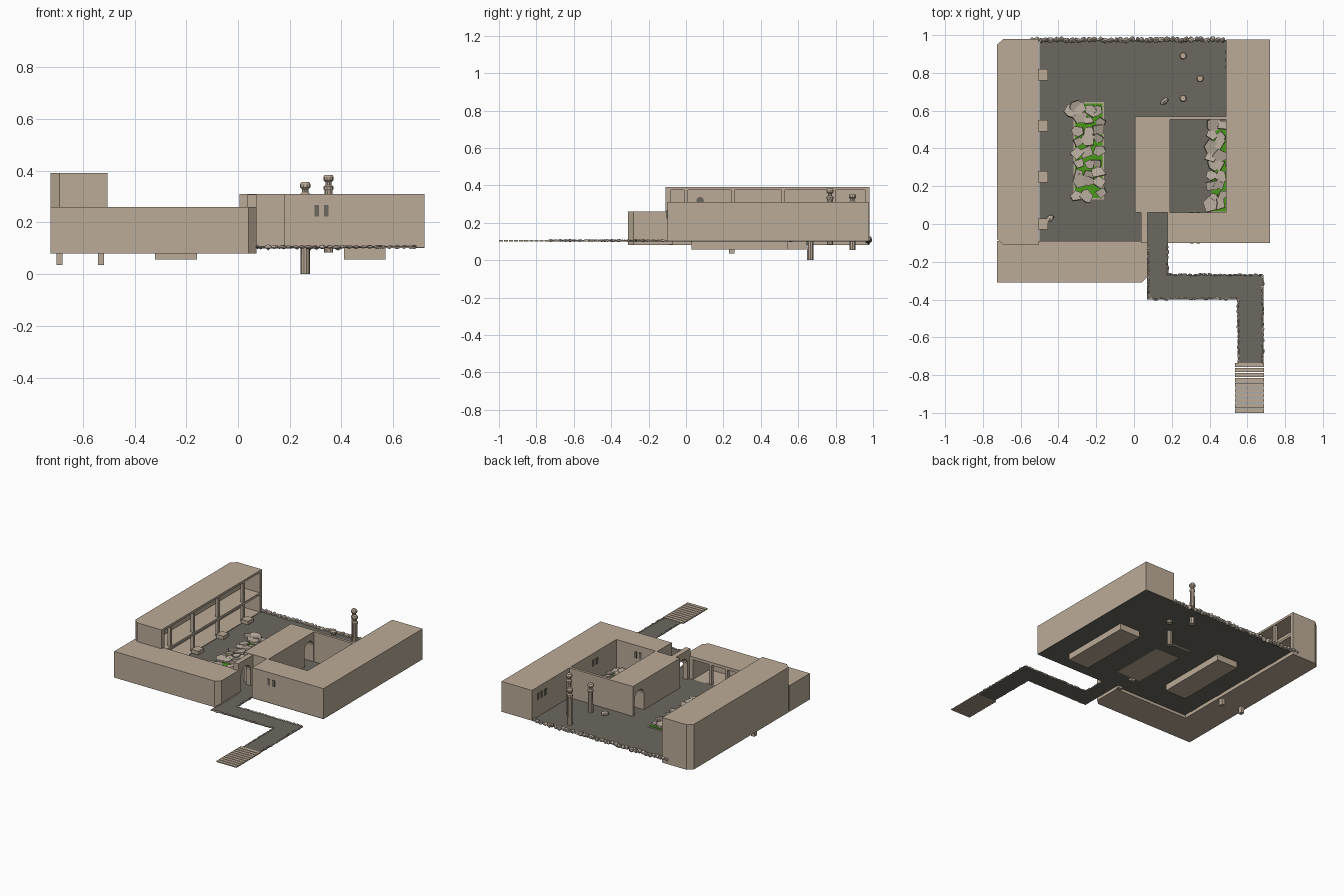
import bpy, bmesh, math, random
from mathutils import Matrix, Vector, Euler

if "Cube" in bpy.data.objects:
    bpy.data.objects.remove(bpy.data.objects["Cube"])

random.seed(4)
GROUND = 0.105


def mat(name, rgb):
    m = bpy.data.materials.new(name)
    m.diffuse_color = (*rgb, 1)
    m.use_nodes = True
    m.node_tree.nodes["Principled BSDF"].inputs["Base Color"].default_value = m.diffuse_color
    return m


SAND = mat("sandstone", (0.50, 0.41, 0.31))
DARK = mat("dark paving", (0.15, 0.14, 0.115))
GREEN = mat("grass green", (0.07, 0.32, 0.01))
STONE = mat("pale rubble", (0.48, 0.41, 0.335))


def finish(name, bm, material):
    bmesh.ops.recalc_face_normals(bm, faces=bm.faces)
    me = bpy.data.meshes.new(name)
    bm.to_mesh(me)
    bm.free()
    me.materials.append(material)
    ob = bpy.data.objects.new(name, me)
    bpy.context.collection.objects.link(ob)
    return ob


def add_prism(bm, pts, offset):
    """Polygon of 3D points pushed along an offset vector."""
    f = bm.faces.new([bm.verts.new(p) for p in pts])
    new = bmesh.ops.extrude_face_region(bm, geom=[f])["geom"]
    bmesh.ops.translate(bm, vec=offset, verts=[v for v in new if isinstance(v, bmesh.types.BMVert)])


def slab(name, outline, z0, z1, material=SAND):
    bm = bmesh.new()
    add_prism(bm, [(x, y, z0) for x, y in outline], (0, 0, z1 - z0))
    return finish(name, bm, material)


def rect(x0, x1, y0, y1):
    return [(x0, y0), (x1, y0), (x1, y1), (x0, y1)]


def boxes(name, dims, material=SAND):
    bm = bmesh.new()
    for x0, x1, y0, y1, z0, z1 in dims:
        add_prism(bm, [(x, y, z0) for x, y in rect(x0, x1, y0, y1)], (0, 0, z1 - z0))
    return finish(name, bm, material)


def arch(name, x0, x1, y0, y1, z0, top, material=SAND):
    """Round-headed solid running along x."""
    r, c = (y1 - y0) / 2, (y0 + y1) / 2
    pts = [(x0, y0, z0), (x0, y1, z0)]
    pts += [(x0, c + r * math.cos(a), top - r + r * math.sin(a))
            for a in (math.pi * i / 10 for i in range(11))]
    bm = bmesh.new()
    add_prism(bm, pts, (x1 - x0, 0, 0))
    return finish(name, bm, material)


def cut(ob, cutter):
    m = ob.modifiers.new("cut", "BOOLEAN")
    m.operation, m.solver, m.object = "DIFFERENCE", "EXACT", cutter
    bpy.context.view_layer.update()
    dg = bpy.context.evaluated_depsgraph_get()
    me = bpy.data.meshes.new_from_object(ob.evaluated_get(dg))
    ob.modifiers.clear()
    ob.data = me
    bpy.data.objects.remove(cutter)


# paved ground and winding path
slab("courtyard_ground", rect(-0.5, 0.72, -0.10, 0.975), GROUND - 0.005, GROUND, DARK)
slab("winding_path", [(0.07, -0.1), (0.07, -0.40), (0.55, -0.40), (0.55, -0.74), (0.685, -0.74),
                      (0.685, -0.27), (0.18, -0.27), (0.18, -0.1)], GROUND - 0.004, GROUND, DARK)
boxes("path_steps", [(0.535, 0.688, -1 + 0.027 * i, -1 + 0.027 * i + 0.022, 0.1, 0.107)
                     for i in range(10)])

# tall gallery building on the left, hollowed towards the court
tall = slab("tall_gallery", [(-0.69, -0.11), (-0.505, -0.11), (-0.505, 0.98), (-0.69, 0.98),
                             (-0.725, 0.95), (-0.725, -0.08)], 0.08, 0.39)
cut(tall, boxes("cutter", [(-0.64, -0.4, -0.08, 0.958, GROUND, 0.375)]))
boxes("gallery_floor", [(-0.645, -0.505, -0.085, 0.96, 0.222, 0.237)])
boxes("gallery_posts", [(-0.528, -0.508, y - 0.01, y + 0.01, GROUND - 0.005, 0.378)
                        for y in (0.0, 0.25, 0.52, 0.79)])
boxes("gallery_benches", [(-0.508, -0.455, y - 0.03, y + 0.03, GROUND - 0.003, 0.13)
                          for y in (0.0, 0.25, 0.52, 0.79)])
boxes("gallery_footings", [(x - 0.012, x + 0.012, 0.23, 0.26, 0.035, 0.085) for x in (-0.69, -0.53)])
arch("gallery_doorway", -0.641, -0.637, 0.055, 0.095, 0.236, 0.338, DARK)

# low front wing, open to the court
wing = slab("front_wing", [(-0.725, -0.31), (0.04, -0.31), (0.072, -0.28), (0.072, -0.09),
                           (-0.725, -0.09)], 0.08, 0.26)
cut(wing, boxes("cutter", [(-0.49, 0.01, -0.27, 0, GROUND, 0.24)]))
boxes("wing_posts", [(x - 0.01, x + 0.01, -0.113, -0.093, 0.1, 0.243) for x in (-0.36, -0.24, -0.12)])

# right building wrapped around the inner court
house = slab("right_house", [(0.178, -0.1), (0.72, -0.1), (0.72, 0.978), (0.488, 0.978),
                             (0.488, 0.06), (0.178, 0.06)], GROUND - 0.003, 0.31)
middle = slab("middle_house", rect(0.005, 0.19, 0.06, 0.57), 0.098, 0.31)
cut(middle, arch("cutter", -0.1, 0.3, 0.45, 0.55, 0.05, 0.262))
slab("inner_court_wall", rect(0.19, 0.49, 0.552, 0.57), GROUND - 0.003, 0.31)
gate = slab("gate_wall", rect(0.037, 0.072, -0.1, 0.06), 0.085, 0.307)
cut(gate, arch("cutter", 0, 0.1, -0.07, 0.035, 0.05, 0.262))
slab("gate_ground", rect(0.0, 0.18, -0.1, 0.06), GROUND - 0.004, GROUND, DARK)

# small slit windows
Z0, Z1 = 0.222, 0.266
slits = [(x - 0.009, x + 0.009, -0.103, -0.095, Z0, Z1) for x in (0.305, 0.341)]
slits += [(0.484, 0.492, y - 0.009, y + 0.009, Z0, Z1) for y in (0.83, 0.87, 0.91, 0.27, 0.31)]
slits += [(x - 0.009, x + 0.009, 0.056, 0.063, Z0, Z1) for x in (0.305, 0.341)]
boxes("slit_windows", slits, DARK)

# sunken planters with grass
PLANTERS = ((-0.32, -0.158, 0.13, 0.645), (0.41, 0.57, 0.03, 0.545))
for i, (x0, x1, y0, y1) in enumerate(PLANTERS):
    boxes(f"planter_{i}", [(x0, x1, y0, y1, 0.057, GROUND + 0.003)])
for i, (x0, x1, y0, y1) in enumerate(((-0.312, -0.166, 0.138, 0.637), (0.41, 0.488, 0.065, 0.54))):
    boxes(f"grass_{i}", [(x0, x1, y0, y1, GROUND, GROUND + 0.007)], GREEN)


# rubble slabs: irregular flat polygons lying on the grass
def rubble(name, x0, x1, y0, y1, nx, ny, limit=9):
    bm = bmesh.new()
    for i in range(nx):
        for j in range(ny):
            x = x0 + (x1 - x0) * (i + 0.5 + random.uniform(-.25, .25)) / nx
            y = y0 + (y1 - y0) * (j + 0.5 + random.uniform(-.25, .25)) / ny
            r, n, a0 = random.uniform(0.028, 0.042), random.choice((4, 5, 5, 6)), random.random() * 6
            rot = Euler((random.uniform(-.25, .25), random.uniform(-.25, .25), 0)).to_matrix()
            pts = []
            for k in range(n):
                a = a0 + math.tau * (k + random.uniform(-.2, .2)) / n
                p = Vector((r * math.cos(a), r * random.uniform(.75, 1.1) * math.sin(a), 0))
                p = rot @ p + Vector((x, y, GROUND + 0.008 + random.uniform(0, .004)))
                p.x = min(p.x, limit)
                pts.append(p)
            add_prism(bm, pts, rot @ Vector((0, 0, 0.012)))
    return finish(name, bm, STONE)


rubble("left_rubble", -0.325, -0.155, 0.13, 0.64, 3, 9)
rubble("left_rubble_end", -0.37, -0.19, 0.57, 0.65, 3, 1)
rubble("right_rubble", 0.385, 0.485, 0.07, 0.545, 2, 9, 0.486)


# faceted boulders
def add_rock(bm, pos, size, turn=0.0):
    vs = bmesh.ops.create_icosphere(bm, subdivisions=1, radius=1)["verts"]
    for v in vs:
        v.co *= random.uniform(0.8, 1.1)
    m = Matrix.Translation(pos) @ Matrix.Rotation(turn, 4, "Z") @ Matrix.Diagonal((*size, 1))
    bmesh.ops.transform(bm, matrix=m, verts=vs)


bm = bmesh.new()
x = -0.54
while x < 0.485:
    s = random.uniform(0.013, 0.022)
    add_rock(bm, (x, 0.977 + random.uniform(-.005, .003), GROUND + random.uniform(0, .008)),
             (s, random.uniform(.014, .018), random.uniform(.013, .02)), random.uniform(-.5, .5))
    x += s * 1.5
finish("back_edge_rocks", bm, STONE)

bm = bmesh.new()
for px, py, t in ((0.16, 0.65, 0.6), (-0.445, 0.03, 0.7)):
    add_rock(bm, (px, py, GROUND + 0.01), (0.027, 0.018, 0.018), t)
finish("fallen_boulders", bm, STONE)

# kerb stones along both sides of the path
bm = bmesh.new()
for line in ([(0.076, -0.11), (0.076, -0.397), (0.552, -0.397), (0.552, -0.74)],
             [(0.178, -0.11), (0.178, -0.268), (0.682, -0.268), (0.682, -0.74)]):
    for a, b in zip(line, line[1:]):
        a, b = Vector((*a, 0)), Vector((*b, 0))
        d = b - a
        n = round(d.length / 0.027)
        for k in range(n):
            p = a + d * ((k + 0.5) / n) + Vector((random.uniform(-.003, .003), random.uniform(-.003, .003), GROUND))
            add_rock(bm, p, (random.uniform(.014, .018), .0065, random.uniform(.005, .009)),
                     math.atan2(d.y, d.x) + random.uniform(-.12, .12))
finish("path_kerb_stones", bm, STONE)

# weathered free-standing columns
PROFILE = [(0.018, 0), (0.018, 0.03), (0.0165, 0.14), (0.0155, 0.24), (0.019, 0.245), (0.019, 0.255),
           (0.012, 0.262), (0.012, 0.272), (0.02, 0.28), (0.02, 0.292), (0.015, 0.3)]
for i, (cx, cy, z) in enumerate(((0.26, 0.89, 0.055), (0.35, 0.77, 0.083), (0.26, 0.665, 0.0))):
    bm = bmesh.new()
    rings = [[bm.verts.new((cx + r * math.cos(math.tau * k / 10), cy + r * math.sin(math.tau * k / 10), z + h))
              for k in range(10)] for r, h in PROFILE]
    for lo, hi in zip(rings, rings[1:]):
        for k in range(10):
            bm.faces.new((lo[k], lo[(k + 1) % 10], hi[(k + 1) % 10], hi[k]))
    bm.faces.new(rings[0])
    bm.faces.new(rings[-1])
    finish(f"column_{i}", bm, SAND)
